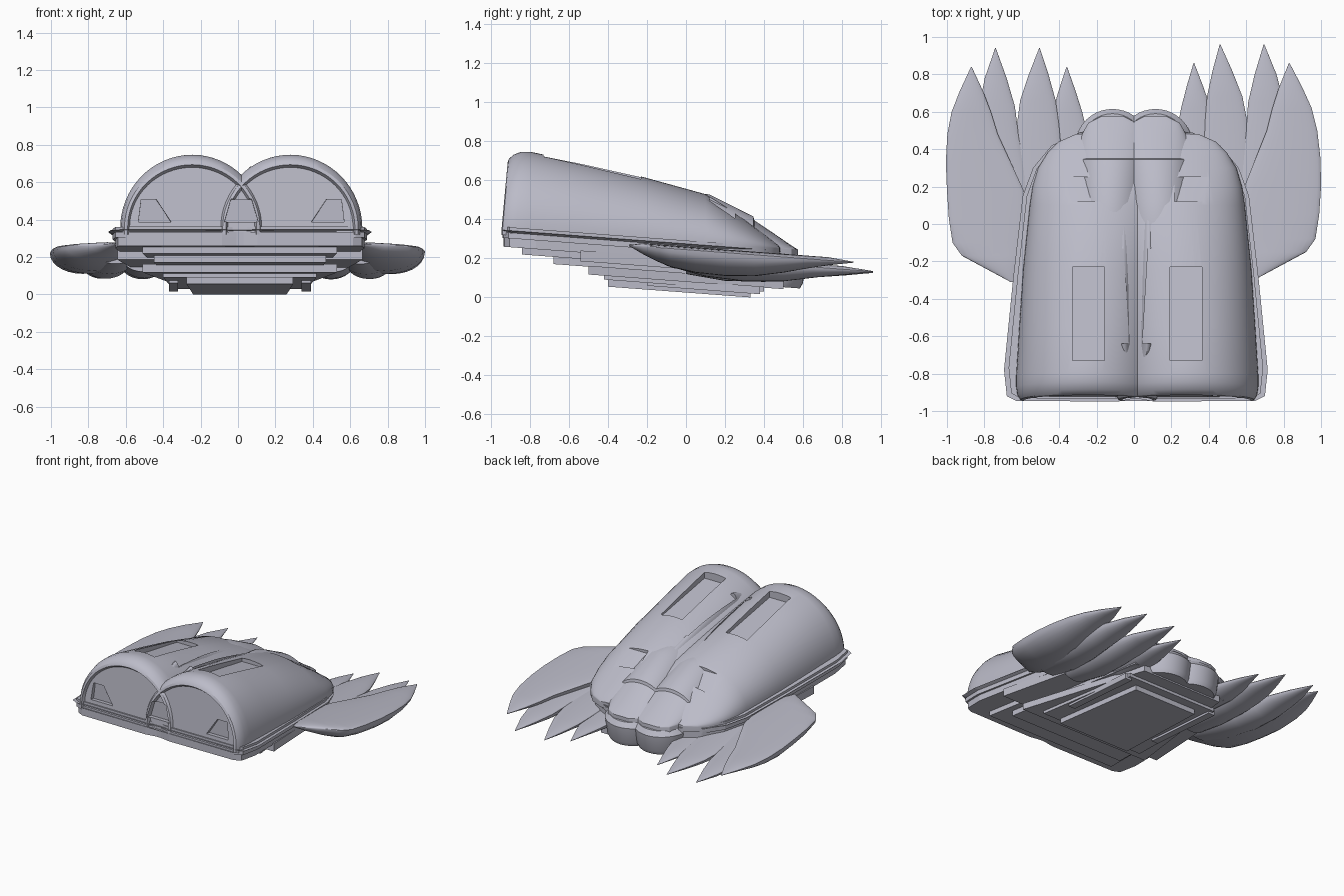
import bpy, bmesh, math
from mathutils import Vector

TILT = 0.075   # the whole craft pitches down toward the rear
BASE = 0.287   # untilted height of the hull floor

cube = bpy.data.objects.get("Cube")
if cube:
    bpy.data.objects.remove(cube, do_unlink=True)

grey = bpy.data.materials.new("lavender grey")
grey.use_nodes = True
COLOUR = (0.5, 0.5, 0.58, 1)
grey.diffuse_color = COLOUR
grey.node_tree.nodes["Principled BSDF"].inputs["Base Color"].default_value = COLOUR


def loft(name, rings):
    """Skin a list of equal rings, close both ends and apply the pitch."""
    bm = bmesh.new()
    rows = [[bm.verts.new((x, y, z - TILT * y)) for x, y, z in r] for r in rings]
    n = len(rows[0])
    for a, b in zip(rows, rows[1:]):
        for i in range(n):
            j = (i + 1) % n
            bm.faces.new((a[i], a[j], b[j], b[i]))
    bm.faces.new(rows[0])
    bm.faces.new(rows[-1])
    bmesh.ops.recalc_face_normals(bm, faces=bm.faces)
    me = bpy.data.meshes.new(name)
    bm.to_mesh(me)
    bm.free()
    me.materials.append(grey)
    ob = bpy.data.objects.new(name, me)
    bpy.context.collection.objects.link(ob)
    return ob


def activate(ob):
    bpy.ops.object.select_all(action='DESELECT')
    ob.select_set(True)
    bpy.context.view_layer.objects.active = ob


def smooth(ob):
    activate(ob)
    bpy.ops.object.shade_smooth_by_angle(angle=math.radians(28))


def cut(ob, rings):
    """Carve a recess with a temporary lofted cutter."""
    cutter = loft("recess_cutter", rings)
    cutter.hide_render = True
    activate(ob)
    mod = ob.modifiers.new("recess", 'BOOLEAN')
    mod.operation = 'DIFFERENCE'
    mod.solver = 'EXACT'
    mod.object = cutter
    bpy.ops.object.modifier_apply(modifier=mod.name)
    bpy.data.objects.remove(cutter, do_unlink=True)


def recess(x0, x1, y0, y1, z0, z1, skew=0):
    """Cutter rings: a box whose floor runs from z0 at y0 to z1 at y1."""
    return [[(x0 + k, y, z), (x1 + k, y, z), (x1 + k, y, 1), (x0 + k, y, 1)]
            for y, z, k in ((y0, z0, 0), (y1, z1, skew))]


def mirrored(rings, s, shift):
    return [[(s * x + shift, y, z) for x, y, z in r] for r in rings]


def arch(y, cx, rx, h, lean=0.0, floor=0.25, n=32):
    """Arched cross-section standing on a flat floor."""
    pts = [(cx + rx, y, floor)]
    for i in range(n + 1):
        a = math.pi * i / n
        up = h * math.sin(a)
        pts.append((cx + rx * math.cos(a), y + lean * up, BASE + up))
    return pts + [(cx - rx, y, floor)]


def slab(name, half, z0, z1, shift=0.01, inset=1.0):
    """Mirrored plan outline raised into a plate; inset narrows the underside."""
    plan = half + [(-x, y) for x, y in reversed(half)]
    return loft(name, [[(x * k + shift, y * k, z) for x, y in plan]
                       for z, k in ((z0, inset), (z1, 1.0))])


# Twin arched hulls: y, centre, half width, height, lean of the section
HULL = [(-0.925, .2625, .335, .325, .09), (-0.945, .2625, .345, .338, .09),
        (-0.94, .2625, .362, .355, .09), (-0.915, .2625, .378, .378, .08),
        (-0.87, .2625, .385, .396, .06), (-0.81, .2625, .385, .400, .03),
        (-0.55, .25, .381, .366, 0), (-0.24, .235, .375, .318, 0),
        (0.1, .205, .37, .25, 0), (0.2, .19, .37, .195, 0),
        (0.3, .175, .355, .135, 0), (0.38, .16, .32, .085, 0),
        (0.44, .15, .27, .045, 0), (0.48, .15, .18, .012, 0)]
MID = 0.0175
SIDES = (("left", 1), ("right", -1))

for side, s in SIDES:
    hull = loft(side + "_hull", mirrored([arch(*st) for st in HULL], s, MID))
    # long roof panel, rear hatch and the front windows
    cuts = [recess(.175, .345, -.73, -.23, .625, .575),
            recess(.2, .385, .12, .25, .505, .425)]
    for x0, x1, x2, x3 in ((.375, .55, .535, .455), (-.09, .09, .055, -.055)):
        cuts.append([[(x0, y, .318), (x1, y, .318), (x2, y, .44), (x3, y, .44)]
                     for y in (-1.0, -.89)])
    for rings in cuts:
        cut(hull, mirrored(rings, s, MID))
    smooth(hull)

    # Rear cowl lobe, stepped over the skirt lobe beneath it
    cowl = [arch(y, cx, rx, h, floor=.2) for y, cx, rx, h in
            ((0, .13, .2, .255), (.12, .13, .2, .25), (.345, .12, .2, .155),
             (.35, .12, .195, .135), (.45, .115, .18, .075),
             (.54, .115, .13, .02), (.575, .115, .06, .001))]
    smooth(loft(side + "_rear_cowl", mirrored(cowl, s, 0)))
    disc = [(math.cos(i * math.pi / 20), math.sin(i * math.pi / 20)) for i in range(40)]
    skirt = [[(.115 + r * c, .415 + r * d, z) for c, d in disc]
             for z, r in ((.09, .17), (.12, .185), (.23, .2), (.262, .175))]
    smooth(loft(side + "_rear_skirt", mirrored(skirt, s, 0)))

    # Fairing along the valley between the hulls, with a pointed nose
    fairing = [arch(y, w * .5, w * .52, h) for y, w, h in
               ((-.81, .02, .26), (-.75, .08, .30), (-.68, .12, .335),
                (-.64, .125, .35), (-.3, .135, .305), (0, .14, .25), (.12, .14, .22))]
    fair = loft(side + "_fairing", mirrored(fairing, s, .01))
    cut(fair, mirrored(recess(.035, .09, -.64, -.13, .59, .54, .03), s, .01))
    smooth(fair)

# Feathers: y, inner edge, outer edge, bowl depth
FEATHERS = {
    "outer_feather": (.245, [
        (-.29, .645, .66, .004), (-.22, .61, .79, .04), (-.15, .59, .92, .07),
        (-.08, .58, .97, .095), (.05, .57, .99, .115), (.2, .59, 1.0, .12),
        (.35, .65, .997, .11), (.5, .71, .98, .08), (.62, .74, .95, .05),
        (.73, .775, .9, .025), (.86, .828, .832, .002)]),
    "second_feather": (.205, [
        (-.1, .56, .75, .05), (.1, .55, .82, .09), (.3, .57, .83, .1),
        (.5, .6, .82, .085), (.65, .61, .8, .055), (.8, .645, .762, .03),
        (.96, .693, .697, .002)]),
    "third_feather": (.2, [
        (0, .4, .62, .08), (.2, .37, .63, .1), (.4, .375, .62, .09),
        (.55, .38, .605, .07), (.68, .39, .58, .045), (.82, .42, .525, .025),
        (.96, .458, .462, .002)]),
    "inner_feather": (.185, [
        (.1, .2, .42, .07), (.3, .21, .44, .08), (.5, .23, .435, .065),
        (.62, .252, .41, .04), (.73, .28, .372, .02), (.86, .318, .322, .002)]),
}


def feather_ring(y, xi, xo, depth, top, s, n=28):
    ring = []
    for i in range(n):
        a = 2 * math.pi * i / n
        x = (xi + xo) / 2 + (xo - xi) / 2 * math.cos(a)
        rise = math.sin(a)
        z = top + rise * (depth if rise < 0 else min(.016, depth))
        # the right wing is swept slightly further out
        sweep = 0 if s > 0 else .06 * max(0, y - .2)
        ring.append((s * x - sweep, y - (0 if s > 0 else .02), z))
    return ring


for side, s in SIDES:
    for part, (top, stations) in FEATHERS.items():
        smooth(loft(side + "_" + part, [feather_ring(*st, top, s) for st in stations]))

# Flared rim around the hull floor and the plate below it
RIM = [(.02, -.935), (.1, -.95), (.64, -.945), (.69, -.92), (.705, -.78), (.655, -.28),
       (.605, .15), (.55, .3), (.45, .42), (.3, .49)]
slab("rim", RIM, .262, .275, inset=.955)
slab("rim_top", [(x * .965, y * .985) for x, y in RIM], .27, .292)
slab("upper_plate", [(x * .945, y * .985) for x, y in RIM], .19, .245)
slab("rim_under", [(x * .965, y * .99) for x, y in RIM], .235, .264)

# Stepped belly plates: front half width, rear half width, front, rear, bottom, top
for name, wf, wr, y0, y1, z0, z1 in (
        ("belly_step_one", .52, .42, -.84, .44, .157, .195),
        ("side_step", .655, .54, -.54, .32, .145, .2),
        ("belly_step_two", .46, .38, -.68, .48, .12, .16),
        ("belly_step_three", .52, .32, -.5, .5, .08, .125),
        ("belly_step_four", .41, .36, -.42, .4, .06, .085),
        ("keel_plate", .285, .25, -.4, .33, .025, .065)):
    slab(name, [(wf, y0), (wr, y1)], z0, z1)

# Rails beside the keel
for side, s in SIDES:
    rail = [[(.33, y, .045), (.38, y, .045), (.38, y, .085), (.33, y, .085)]
            for y in (-.2, .38)]
    loft(side + "_belly_rail", mirrored(rail, s, .01))
